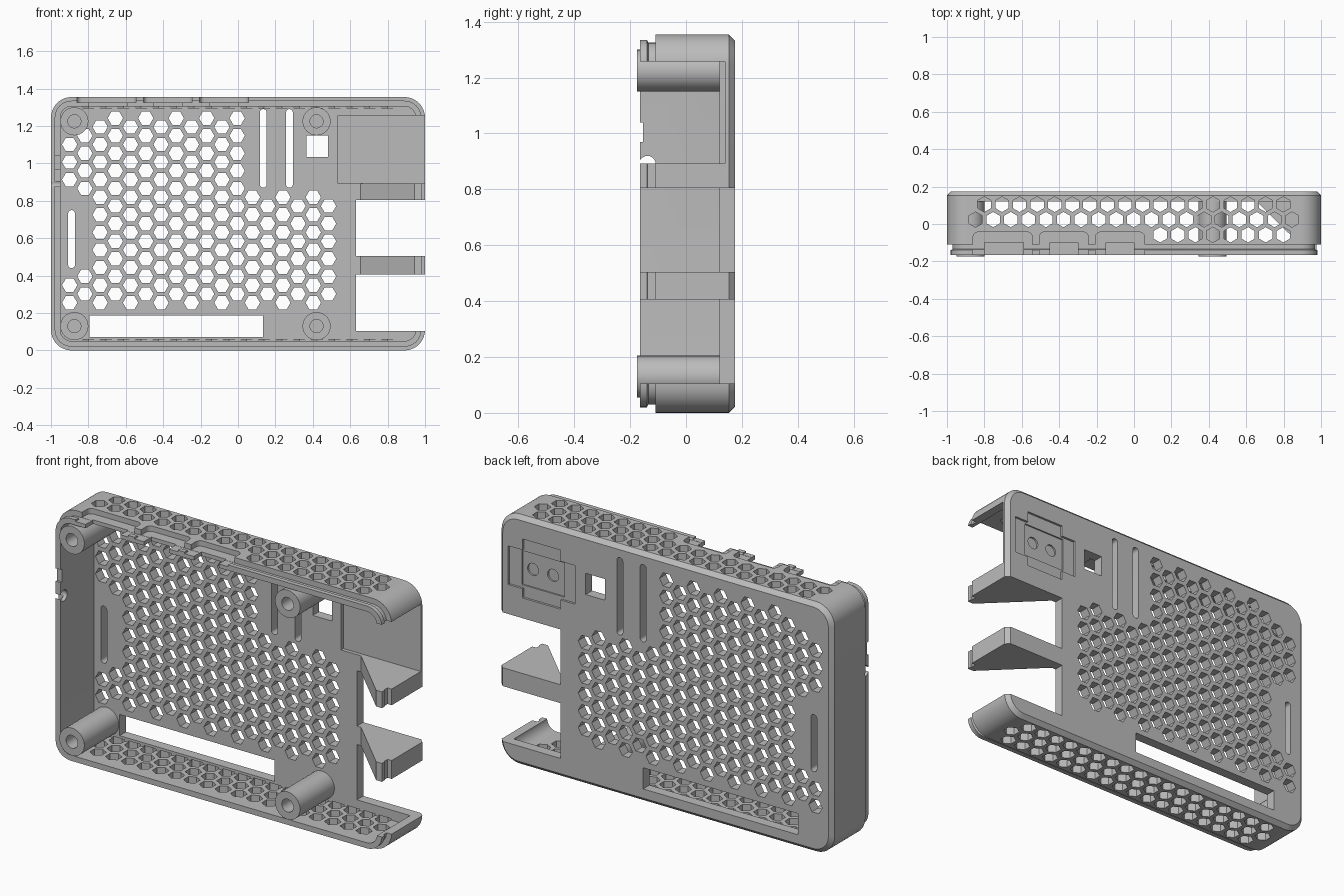
import bpy
import bmesh
from math import cos, sin, pi, radians
from mathutils import Vector

if "Cube" in bpy.data.objects:
    bpy.data.objects.remove(bpy.data.objects["Cube"])

HEIGHT = 1.355
BACK, FLOOR, FRONT = 0.175, 0.12, -0.165

grey = bpy.data.materials.new("plain grey")
grey.use_nodes = True
grey.diffuse_color = (0.5, 0.5, 0.5, 1)
grey.node_tree.nodes["Principled BSDF"].inputs["Base Color"].default_value = (0.5, 0.5, 0.5, 1)


# 2D outlines
def rect(u0, u1, v0, v1):
    return [(u0, v0), (u1, v0), (u1, v1), (u0, v1)]


def circle(u, v, r, n=32, turn=0.0):
    return [(u + r * cos(turn + 2 * pi * i / n), v + r * sin(turn + 2 * pi * i / n)) for i in range(n)]


def rounded(u0, u1, v0, v1, r, steps=8, corners=(1, 1, 1, 1)):
    centres = [(u1 - r, v1 - r), (u0 + r, v1 - r), (u0 + r, v0 + r), (u1 - r, v0 + r)]
    points = []
    for q, (u, v) in enumerate(centres):
        for s in range(steps + 1):
            a = pi / 2 * (q + s / steps)
            points.append((u + r * cos(a), v + r * sin(a)))
    return points


def case_outline(inset, radius):
    return rounded(-1 + inset, 1 - inset, inset, HEIGHT - inset, radius)


# Solids: stacked outlines along one axis
def place(p, axis, t):
    u, v = p
    return {"X": (t, u, v), "Y": (u, t, v), "Z": (u, v, t)}[axis]


def loft(bm, sections, axis="Y"):
    rings = [[bm.verts.new(place(p, axis, t)) for p in pts] for pts, t in sections]
    n = len(rings[0])
    faces = [bm.faces.new(rings[0]), bm.faces.new(rings[-1])]
    for a, b in zip(rings, rings[1:]):
        for i in range(n):
            j = (i + 1) % n
            faces.append(bm.faces.new((a[i], a[j], b[j], b[i])))
    bmesh.ops.recalc_face_normals(bm, faces=faces)


def make(name, solids):
    bm = bmesh.new()
    for sections, axis in solids:
        loft(bm, sections, axis)
    mesh = bpy.data.meshes.new(name)
    bm.to_mesh(mesh)
    bm.free()
    mesh.materials.append(grey)
    obj = bpy.data.objects.new(name, mesh)
    bpy.context.collection.objects.link(obj)
    return obj


def prism(pts, lo, hi, axis="Y"):
    return ([(pts, lo), (pts, hi)], axis)


def select(obj):
    bpy.ops.object.select_all(action="DESELECT")
    obj.select_set(True)
    bpy.context.view_layer.objects.active = obj


def cut(target, solids):
    cutter = make("cutter", solids)
    cutter.hide_render = True
    mod = target.modifiers.new("cut", "BOOLEAN")
    mod.operation = "DIFFERENCE"
    mod.solver = "EXACT"
    mod.object = cutter
    select(target)
    bpy.ops.object.modifier_apply(modifier=mod.name)
    bpy.data.objects.remove(cutter)


def smooth(obj):
    select(obj)
    bpy.ops.object.shade_smooth_by_angle(angle=radians(25))


# Case shell with chamfered back and grooved front lip
case = make("case_shell", [([
    (case_outline(0.02, 0.09), FRONT), (case_outline(0.02, 0.09), -0.14),
    (case_outline(0.03, 0.08), -0.135), (case_outline(0.03, 0.08), -0.11),
    (case_outline(0, 0.11), -0.11), (case_outline(0, 0.11), BACK - 0.022),
    (case_outline(0.022, 0.09), BACK)], "Y")])
cut(case, [prism(case_outline(0.05, 0.06), -0.3, FLOOR)])

# Side port openings and the thinned pocket beside the top one
cut(case, [prism(rect(0.63, 1.1, 0.105, 0.405), -0.3, 0.3),
           prism(rect(0.63, 1.1, 0.505, 0.805), -0.3, 0.3),
           prism(rect(0.535, 1.1, 0.893, 1.257), -0.3, 0.14)])

# Slots and windows through the back
cut(case, [prism(rounded(x - 0.018, x + 0.018, z0, z1, 0.017, 5), 0, 0.3)
           for x, z0, z1 in ((0.135, 0.87, 1.29), (0.275, 0.87, 1.29), (-0.89, 0.44, 0.75))]
    + [prism(rect(0.365, 0.48, 1.035, 1.15), 0, 0.3),
       prism(rect(-0.795, 0.135, 0.072, 0.187), 0, 0.3)])

# Honeycomb vents in the back
PITCH = 0.094
STEP = PITCH * 0.866
vents = []
for col in range(18):
    x = -0.9 + col * STEP
    for row in range(11):
        z = 0.255 + (row + 0.5 * (col % 2)) * PITCH
        beside_slot = col < 2 and (0.42 < z < 0.85 or z > 1.16)
        under_slots = col > 11 and z > 0.83
        if not beside_slot and not under_slots:
            vents.append(prism(circle(x, z, 0.041, 6), 0, 0.3))
cut(case, vents)

# Honeycomb vents in the top and bottom walls
for wall, z0, z1 in (("top", HEIGHT - 0.058, 1.5), ("bottom", -0.1, 0.058)):
    vents = []
    for row in range(3):
        for k in range(18 + row % 2):
            x = -0.8 + (k - 0.5 * (row % 2)) * PITCH
            if not (wall == "top" and row == 2 and k < 10):
                vents.append(prism(circle(x, 0.105 - row * STEP, 0.041, 6, pi / 6), z0, z1, "Z"))
    cut(case, vents)

# Connector recesses along the top front edge, each with an open notch
ports = ((-0.86, -0.545, -0.8, -0.59), (-0.505, -0.245, -0.45, -0.3), (-0.205, 0.055, -0.15, 0.0))
cut(case, [prism(rounded(a, b, -0.3, -0.043, 0.025, 4), 1.326, 1.5, "Z") for a, b, c, d in ports])
cut(case, [prism(rect(c, d, -0.3, -0.1), 1.25, 1.5, "Z") for a, b, c, d in ports])

# Cable hole and catch notch in the right-hand wall
cut(case, [prism(circle(-0.138, 0.89, 0.03, 20), -1.2, -0.9, "X"),
           prism(rect(-0.3, -0.153, 0.97, 1.04), -1.2, -0.9, "X")])

# Stepped bracket recess with two blind screw holes on the back
for outline, depth in ((rect(0.545, 0.945, 0.965, 1.175), 0.012),
                       (rect(0.63, 0.86, 0.915, 1.235), 0.012),
                       (rect(0.615, 0.87, 0.98, 1.165), 0.02)):
    cut(case, [prism(outline, BACK - depth, 0.3)])
cut(case, [prism(circle(x, 1.075, 0.033, 20), BACK - 0.03, 0.3) for x in (0.69, 0.81)])
smooth(case)

# Hollow screw posts
for side, x in (("right", -0.875), ("left", 0.42)):
    for level, z in (("lower", 0.13), ("upper", 1.225)):
        bore, body = circle(x, z, 0.035), circle(x, z, 0.075)
        post = make(f"{level}_{side}_screw_post", [(
            [(bore, 0.1), (bore, -0.175), (body, -0.175), (body, FLOOR + 0.01)], "Y")])
        smooth(post)

# Wedge gussets between the side ports
wedge = [(0.655, 0.12), (0.66, 0.15), (0.975, 0.15), (0.975, FRONT), (0.945, FRONT)]
for name, z0, z1 in (("lower", 0.405, 0.505), ("upper", 0.805, 0.893)):
    make(name + "_port_gusset", [prism(wedge, z0, z1, "Z")])
